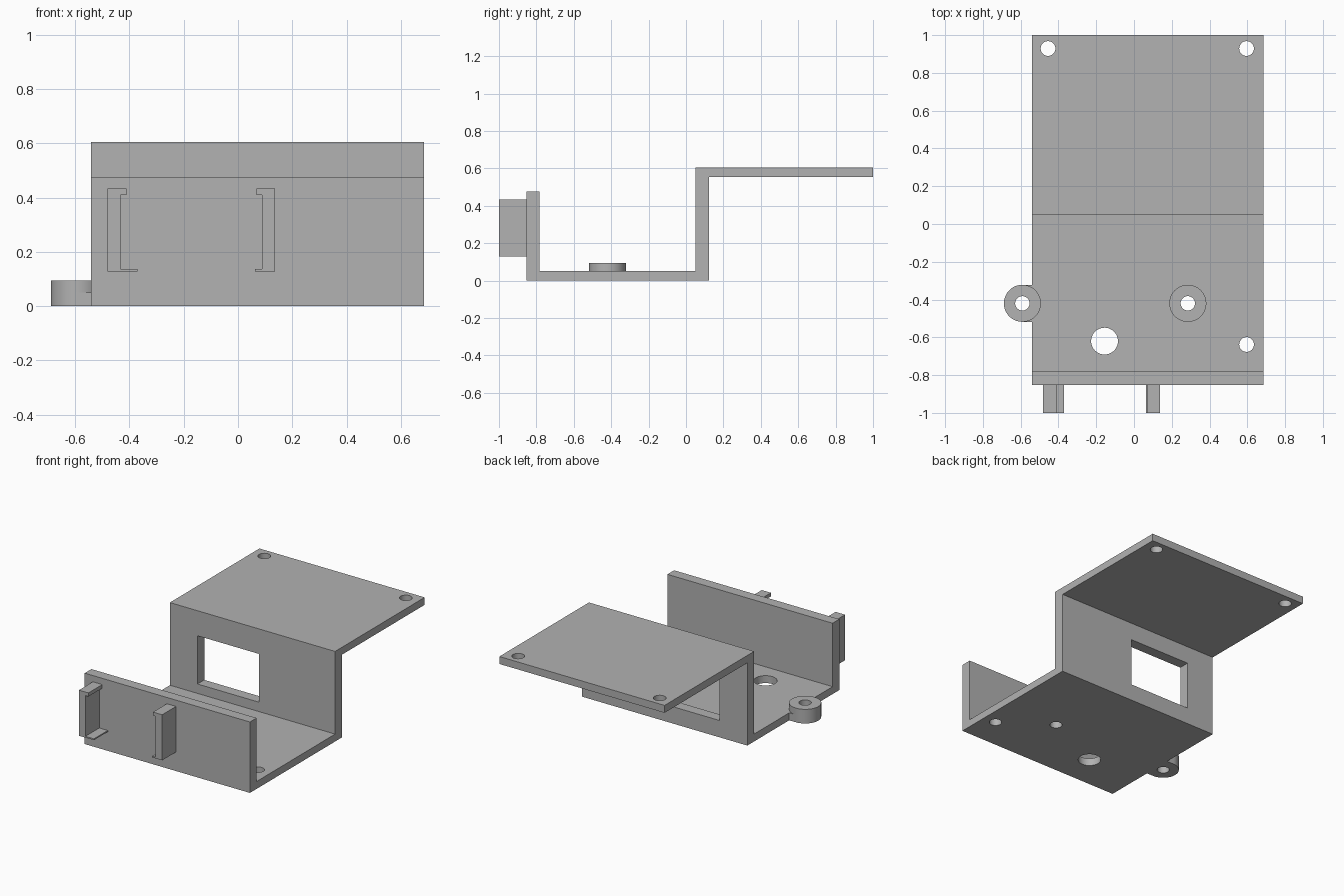
import bpy
import bmesh
from mathutils import Vector

cube = bpy.data.objects.get("Cube")
if cube:
    bpy.data.objects.remove(cube, do_unlink=True)

# One grey material for everything
grey = bpy.data.materials.new("plain grey")
grey.use_nodes = True
colour = (0.445, 0.445, 0.445, 1)
grey.diffuse_color = colour
grey.node_tree.nodes["Principled BSDF"].inputs["Base Color"].default_value = colour

X0, X1 = -0.541, 0.686      # plate sides
BASE, TOP = 0.05, 0.605     # floor top, shelf top
BOSS_TOP = 0.095


def extrude(name, points, direction):
    """Solid made by sweeping a closed outline along a direction."""
    bm = bmesh.new()
    face = bm.faces.new([bm.verts.new(p) for p in points])
    result = bmesh.ops.extrude_face_region(bm, geom=[face])
    moved = [v for v in result["geom"] if isinstance(v, bmesh.types.BMVert)]
    bmesh.ops.translate(bm, verts=moved, vec=Vector(direction))
    bmesh.ops.recalc_face_normals(bm, faces=bm.faces)
    mesh = bpy.data.meshes.new(name)
    bm.to_mesh(mesh)
    bm.free()
    mesh.materials.append(grey)
    obj = bpy.data.objects.new(name, mesh)
    bpy.context.collection.objects.link(obj)
    return obj


def box(name, x0, x1, y0, y1, z0, z1):
    outline = [(x0, y0, z0), (x1, y0, z0), (x1, y1, z0), (x0, y1, z0)]
    return extrude(name, outline, (0, 0, z1 - z0))


def cylinder(name, x, y, r, z0, z1):
    bpy.ops.mesh.primitive_cylinder_add(
        vertices=48, radius=r, depth=z1 - z0, location=(x, y, (z0 + z1) / 2))
    obj = bpy.context.object
    obj.name = name
    obj.data.materials.append(grey)
    return obj


def combine(target, tool, operation):
    """Apply a boolean, then discard the tool."""
    mod = target.modifiers.new("boolean", "BOOLEAN")
    mod.operation, mod.solver, mod.object = operation, "EXACT", tool
    bpy.context.view_layer.objects.active = target
    bpy.ops.object.modifier_apply(modifier=mod.name)
    bpy.data.objects.remove(tool, do_unlink=True)


# Folded sheet: front wall, floor, riser and raised shelf
section = [(-0.853, 0), (0.122, 0), (0.122, 0.555), (1, 0.555), (1, TOP),
           (0.05, TOP), (0.05, BASE), (-0.782, BASE), (-0.782, 0.476), (-0.853, 0.476)]
bracket = extrude("bracket", [(X0, y, z) for y, z in section], (X1 - X0, 0, 0))

# Screw bosses, the outer one carried on a small tab
bosses = [(-0.591, -0.42), (0.285, -0.42)]
combine(bracket, box("boss_tab", -0.591, X0 + 0.03, -0.518, -0.322, 0, BASE), "UNION")
for x, y in bosses:
    combine(bracket, cylinder("boss", x, y, 0.098, 0, BOSS_TOP), "UNION")

# Window in the riser
combine(bracket, box("window_cutter", -0.336, 0.122, 0, 0.2, 0.113, 0.437), "DIFFERENCE")

# Screw holes and the larger cable hole
holes = [(x, y, 0.038, -0.1, 0.2) for x, y in bosses]
holes += [(0.596, -0.638, 0.039, -0.1, 0.2), (-0.156, -0.62, 0.071, -0.1, 0.2)]
holes += [(x, 0.929, 0.039, 0.4, 0.8) for x in (-0.455, 0.596)]
for hole in holes:
    combine(bracket, cylinder("hole_cutter", *hole), "DIFFERENCE")

bpy.ops.object.select_all(action="DESELECT")
bracket.select_set(True)
bpy.context.view_layer.objects.active = bracket
bpy.ops.object.shade_smooth_by_angle(angle=0.5)


# Hooked clips on the front wall, facing each other
def clip(name, x, side, web, top_lip, bottom_lip):
    outline = [(0, 0.128), (bottom_lip, 0.128), (bottom_lip, 0.137), (web, 0.137),
               (web, 0.41), (top_lip, 0.41), (top_lip, 0.434), (0, 0.434)]
    extrude(name, [(x + side * u, -1, z) for u, z in outline], (0, 0.147, 0))


clip("right_clip", -0.481, 1, 0.048, 0.07, 0.111)
clip("left_clip", 0.137, -1, 0.048, 0.068, 0.074)
